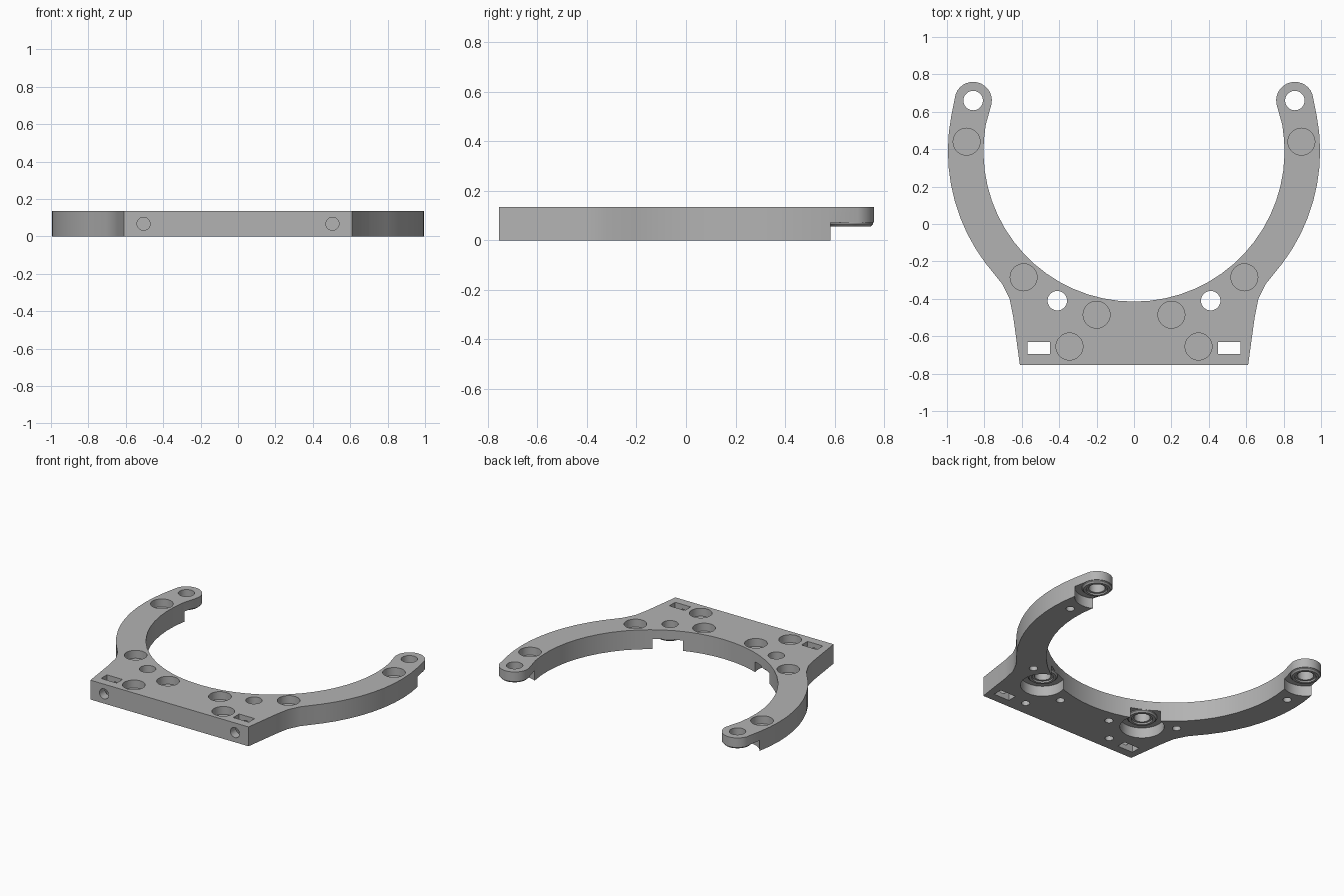
import bpy, bmesh
from math import sin, cos, radians, pi, atan2, degrees

cube = bpy.data.objects.get("Cube")
if cube:
    bpy.data.objects.remove(cube, do_unlink=True)

THICK = 0.135
CEIL = 0.072                      # ceiling of the underside recesses
CENTRE_Y = 0.39                   # centre of the ring
ARM_HOLE, BASE_HOLE = (0.86, 0.66), (0.41, -0.41)
SCREWS = [(0.895, 0.44), (0.59, -0.285), (0.2, -0.485), (0.345, -0.655)]

grey = bpy.data.materials.new("plain grey")
grey.use_nodes = True
GREY = (0.45, 0.45, 0.45, 1)
grey.diffuse_color = GREY
grey.node_tree.nodes["Principled BSDF"].inputs["Base Color"].default_value = GREY


def make_object(name, bm):
    bmesh.ops.recalc_face_normals(bm, faces=bm.faces)
    mesh = bpy.data.meshes.new(name)
    bm.to_mesh(mesh)
    bm.free()
    mesh.materials.append(grey)
    obj = bpy.data.objects.new(name, mesh)
    bpy.context.collection.objects.link(obj)
    return obj


def prism(bm, points, z0, z1):
    face = bm.faces.new([bm.verts.new((x, y, z0)) for x, y in points])
    out = bmesh.ops.extrude_face_region(bm, geom=[face])
    verts = [g for g in out["geom"] if isinstance(g, bmesh.types.BMVert)]
    bmesh.ops.translate(bm, verts=verts, vec=(0, 0, z1 - z0))


def arc(cx, cy, r, a0, a1, n):
    steps = [radians(a0 + (a1 - a0) * i / n) for i in range(n + 1)]
    return [(cx + r * cos(a), cy + r * sin(a)) for a in steps]


def cylinders(bm, spots, r, z0, z1):
    for x, y in spots:
        for side in (-1, 1):
            prism(bm, arc(side * x, y, r, 0, 350, 35), z0, z1)


def cut(target, name, bm):
    cutter = make_object(name, bm)
    cutter.hide_render = True
    mod = target.modifiers.new(name, 'BOOLEAN')
    mod.operation, mod.solver, mod.object = 'DIFFERENCE', 'EXACT', cutter
    bpy.context.view_layer.objects.active = target
    bpy.ops.object.modifier_apply(modifier=name)
    bpy.data.objects.remove(cutter, do_unlink=True)


# Base plate with two curved arms, half outline then mirrored
half = [(0.61, -0.755), (0.645, -0.5), (0.665, -0.4), (0.705, -0.32)]
half += arc(0, CENTRE_Y, 0.995, -37, 11, 9)
half += arc(*ARM_HOLE, 0.1, 20, 190, 14)
half += arc(0, CENTRE_Y, 0.805, 10, -84, 16)
outline = half + [(0, CENTRE_Y - 0.805)] + [(-x, y) for x, y in reversed(half)]
bm = bmesh.new()
prism(bm, outline, 0, THICK)
plate = make_object("horseshoe_plate", bm)

# Through holes and rectangular nut slots
bm = bmesh.new()
cylinders(bm, [ARM_HOLE, BASE_HOLE], 0.052, -0.1, 0.3)
for s in (-1, 1):
    prism(bm, [(s * x, y) for x, y in
               ((0.45, -0.695), (0.57, -0.695), (0.57, -0.63), (0.45, -0.63))], -0.1, 0.3)
cut(plate, "through_cutter", bm)

# Round recesses under the mounting holes
bm = bmesh.new()
cylinders(bm, [ARM_HOLE, BASE_HOLE], 0.14, -0.1, CEIL)
cut(plate, "recess_cutter", bm)

# Screw head pockets above, pilot holes below
bm = bmesh.new()
cylinders(bm, SCREWS, 0.072, 0.08, 0.3)
cylinders(bm, SCREWS, 0.027, -0.1, 0.074)
cut(plate, "screw_cutter", bm)

# Clamp screw holes in the front edge
bm = bmesh.new()
cylinders(bm, [(0.505, -THICK / 2)], 0.035, 0.55, 0.9)
for v in bm.verts:
    v.co = (v.co.x, -v.co.z, -v.co.y)
cut(plate, "front_hole_cutter", bm)

# Chamfered collars hanging in the recesses
parts = [plate]
RING = [(0.095, CEIL), (0.095, 0.066), (0.085, 0.056), (0.068, 0.056), (0.066, 0.066), (0.052, 0.066), (0.052, CEIL)]
for label, (x, y) in (("arm", ARM_HOLE), ("base", BASE_HOLE)):
    for side, word in ((1, "left"), (-1, "right")):
        bm = bmesh.new()
        loops = [[bm.verts.new((*p, z)) for p in arc(side * x, y, r, 0, 350, 35)]
                 for r, z in RING]
        for a, b in zip(loops, loops[1:] + loops[:1]):
            for i in range(len(a)):
                bm.faces.new((a[i - 1], a[i], b[i], b[i - 1]))
        parts.append(make_object(f"{label}_collar_{word}", bm))

# Smooth curved walls, crisp edges
bpy.ops.object.select_all(action='DESELECT')
for obj in parts:
    obj.select_set(True)
bpy.context.view_layer.objects.active = plate
bpy.ops.object.shade_smooth_by_angle(angle=radians(25))
